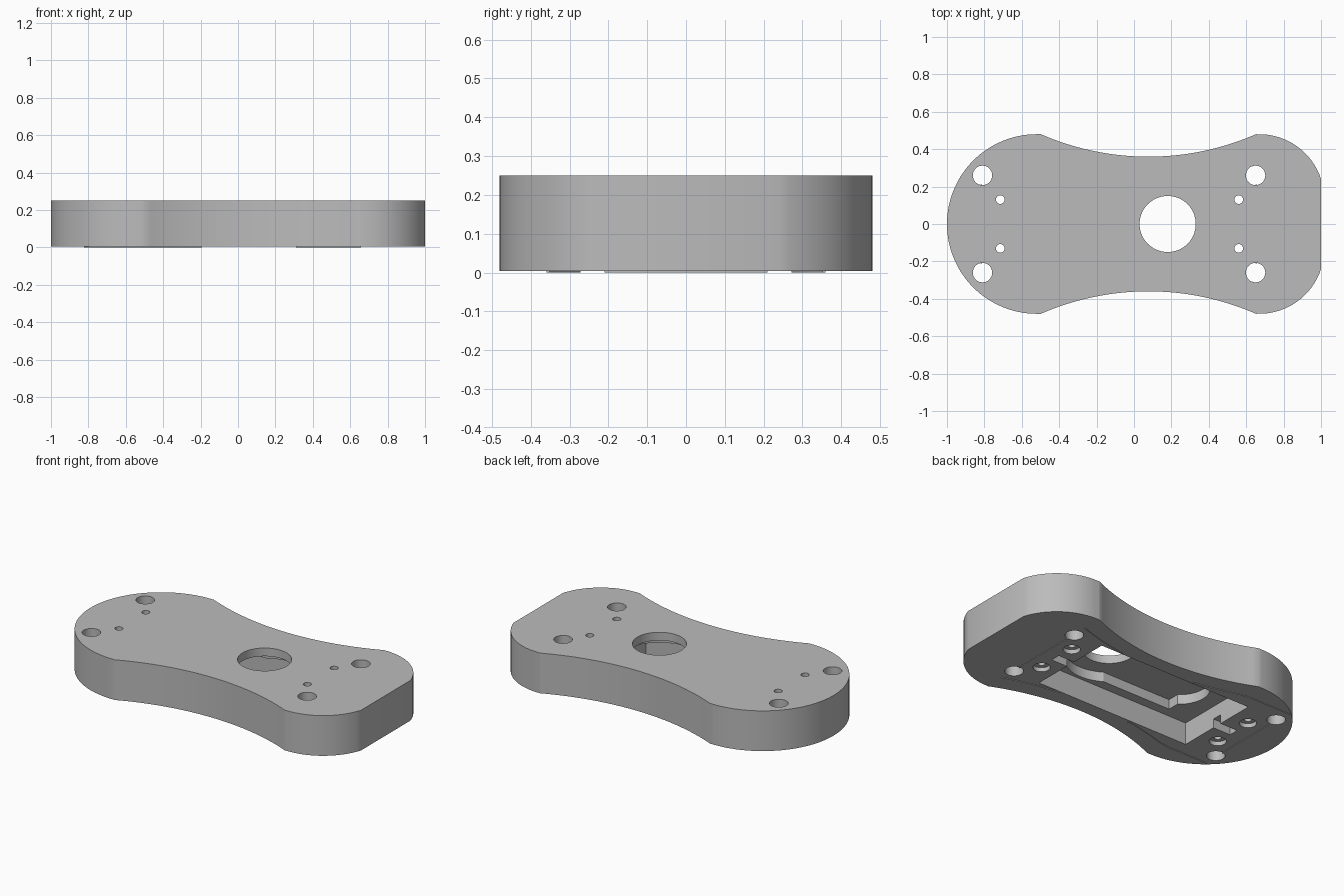
import bpy, bmesh, math
from mathutils import Vector

if "Cube" in bpy.data.objects:
    bpy.data.objects.remove(bpy.data.objects["Cube"], do_unlink=True)

BASE, TOP = 0.004, 0.25
LEDGE, ROOF = 0.14, 0.20

grey = bpy.data.materials.new("light grey plastic")
grey.use_nodes = True
grey.diffuse_color = (0.5, 0.5, 0.5, 1)
grey.node_tree.nodes["Principled BSDF"].inputs["Base Color"].default_value = grey.diffuse_color


def prism(name, points, z0, z1):
    """Extrude a flat outline between two heights."""
    bm = bmesh.new()
    face = bm.faces.new([bm.verts.new((x, y, z0)) for x, y in points])
    out = bmesh.ops.extrude_face_region(bm, geom=[face])
    bmesh.ops.translate(bm, vec=Vector((0, 0, z1 - z0)),
                        verts=[v for v in out["geom"] if isinstance(v, bmesh.types.BMVert)])
    bmesh.ops.recalc_face_normals(bm, faces=bm.faces[:])
    mesh = bpy.data.meshes.new(name)
    bm.to_mesh(mesh)
    bm.free()
    mesh.materials.append(grey)
    ob = bpy.data.objects.new(name, mesh)
    bpy.context.collection.objects.link(ob)
    return ob


def arc(cx, cy, r, a0, a1, n):
    """Points on an arc, angles in degrees."""
    angles = [math.radians(a0 + (a1 - a0) * i / n) for i in range(n + 1)]
    return [(cx + r * math.cos(a), cy + r * math.sin(a)) for a in angles]


def circle(x, y, r, n=48):
    return arc(x, y, r, 0, 360, n)[:-1]


def rect(x0, x1, y0, y1):
    return [(x0, y0), (x1, y0), (x1, y1), (x0, y1)]


# Body outline: round end, waisted sides and a clipped end
corner = arc(0.67, 0.133, 0.347, 18, 92, 16)
corner[0] = (1.0, 0.24)
waist_r = 1.437
half = math.degrees(math.asin(0.575 / waist_r))
waist = arc(0.077, 0.36 + waist_r, waist_r, 270 + half, 270 - half, 32)
round_end = arc(-0.52, 0, 0.48, 90, 180, 32)
upper = corner + waist + round_end
lower = [(x, -y) for x, y in reversed(upper[:-1])]
body = prism("servo_mount_body", upper + lower, BASE, TOP)

# Cut volumes: servo pocket, gear recess, shaft opening, screw holes, rib slots
cuts = [
    (rect(-0.60, 0.46, -0.27, 0.27), -0.1, LEDGE),
    (rect(-0.43, 0.18, -0.21, 0.21), LEDGE - 0.02, ROOF),
    (circle(0.18, 0, 0.25, 64), LEDGE - 0.03, ROOF),
    (circle(-0.33, 0, 0.17), LEDGE - 0.04, ROOF),
    (circle(0.18, 0, 0.15, 64), 0.1, 0.4),
    (rect(-0.72, -0.55, -0.03, 0.03), -0.1, 0.06),
    (rect(0.40, 0.57, -0.03, 0.03), -0.1, 0.06),
]
for side in (-1, 1):
    for x in (-0.81, 0.65):
        cuts.append((circle(x, side * 0.26, 0.052, 32), -0.1, 0.4))
    for x in (-0.715, 0.56):
        cuts.append((circle(x, side * 0.13, 0.023, 24), -0.1, 0.4))
        cuts.append((circle(x, side * 0.13, 0.048, 32), -0.1, 0.03))

for points, z0, z1 in cuts:
    cutter = prism("cutter", points, z0, z1)
    cutter.hide_render = True
    mod = body.modifiers.new("cut", "BOOLEAN")
    mod.operation, mod.solver, mod.object = "DIFFERENCE", "EXACT", cutter
    bpy.context.view_layer.update()
    result = bpy.data.meshes.new_from_object(
        body.evaluated_get(bpy.context.evaluated_depsgraph_get()))
    body.modifiers.clear()
    body.data = result
    bpy.data.objects.remove(cutter, do_unlink=True)

# Fine raised lines on the underside, following the waist and the ends
inner_r = waist_r + 0.1
for side, label in ((-1, "front"), (1, "back")):
    for end, start, stop in (("left", 0.06, 0.58), ("right", -0.06, -0.9)):
        xs = [start + (stop - start) * i / 12 for i in range(13)]
        line = [(0.077 + x, 0.257 + 0.095 * min(abs(x) / 0.58, 1) ** 2) for x in xs]
        line = [(x, y) for x, y in line if abs(y) > 0.272 or abs(x) > 0.6] or line
        outline = line + [(x, y + 0.008) for x, y in reversed(line)]
        prism(f"{label}_{end}_ridge", [(x, side * y) for x, y in outline], 0, BASE)
for x, label in ((-0.82, "right"), (0.65, "left")):
    prism(f"{label}_end_ridge", rect(x, x + 0.008, -0.21, 0.21), 0, BASE)

# Smooth the curved walls, keep the edges sharp
bpy.ops.object.select_all(action="DESELECT")
body.select_set(True)
bpy.context.view_layer.objects.active = body
bpy.ops.object.shade_smooth_by_angle(angle=math.radians(30))
